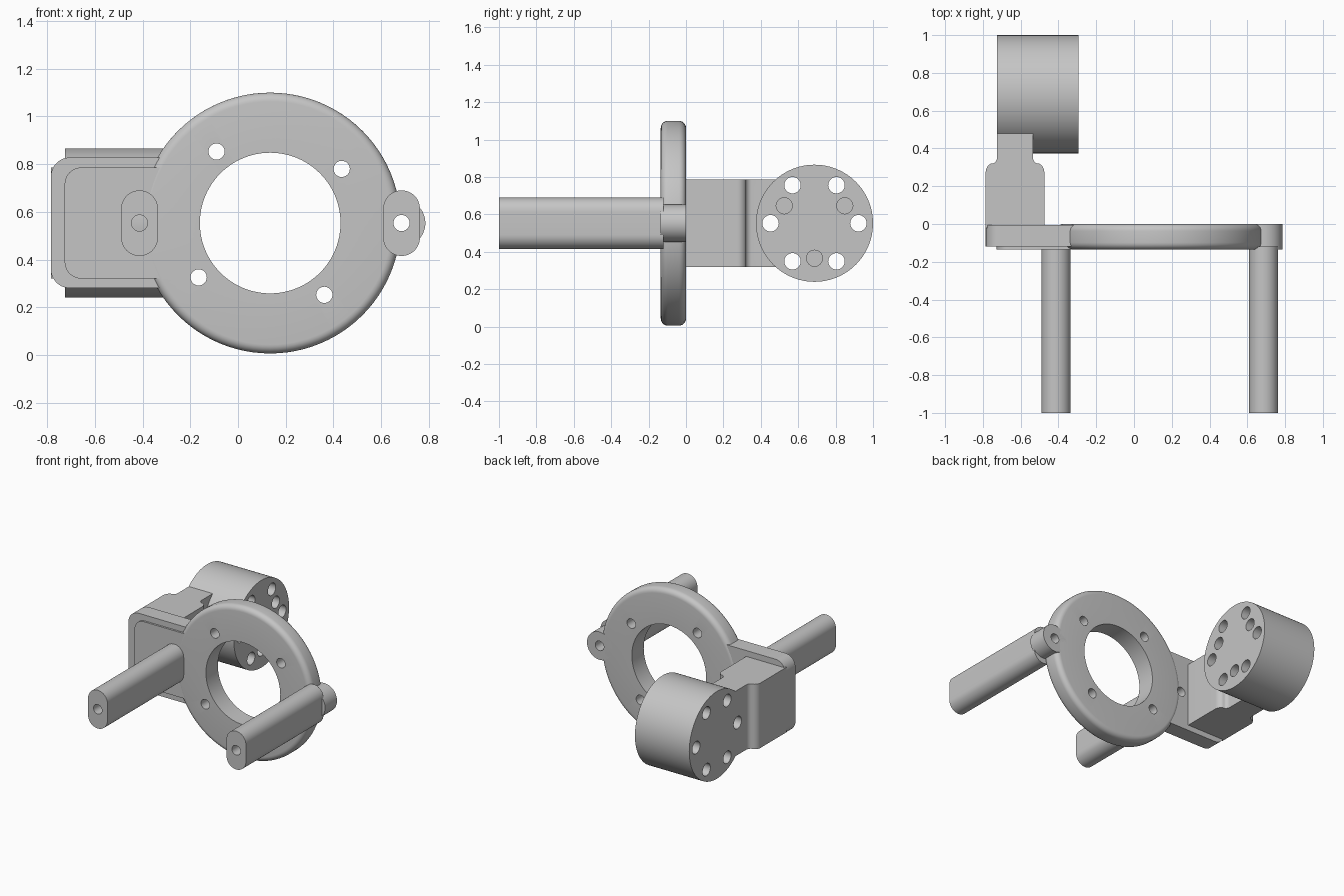
import bpy, bmesh, math
from mathutils import Vector, Matrix

if "Cube" in bpy.data.objects:
    bpy.data.objects.remove(bpy.data.objects["Cube"], do_unlink=True)

GREY = (0.56, 0.56, 0.56, 1)
metal = bpy.data.materials.new("plain_grey")
metal.use_nodes = True
metal.diffuse_color = GREY
metal.node_tree.nodes["Principled BSDF"].inputs["Base Color"].default_value = GREY

AXES = {"x": lambda u, v, d: (d, u, v),
        "y": lambda u, v, d: (u, d, v),
        "z": lambda u, v, d: (u, v, d)}


def arc(cx, cy, r, start, end, n=12):
    return [(cx + r * math.cos(math.radians(start + (end - start) * i / n)),
             cy + r * math.sin(math.radians(start + (end - start) * i / n)))
            for i in range(n + 1)]


def circle(cx, cy, r, n=32):
    return arc(cx, cy, r, 0, 360, n)[:-1]


def rounded(u0, u1, v0, v1, r):
    return (arc(u1 - r, v1 - r, r, 0, 90) + arc(u0 + r, v1 - r, r, 90, 180)
            + arc(u0 + r, v0 + r, r, 180, 270) + arc(u1 - r, v0 + r, r, 270, 360))


def make(name, bm):
    bmesh.ops.remove_doubles(bm, verts=bm.verts[:], dist=1e-5)
    bmesh.ops.recalc_face_normals(bm, faces=bm.faces[:])
    mesh = bpy.data.meshes.new(name)
    bm.to_mesh(mesh)
    bm.free()
    mesh.materials.append(metal)
    obj = bpy.data.objects.new(name, mesh)
    bpy.context.collection.objects.link(obj)
    return obj


def add_prism(bm, axis, profile, d0, d1):
    put = AXES[axis]
    a = [bm.verts.new(put(u, v, d0)) for u, v in profile]
    b = [bm.verts.new(put(u, v, d1)) for u, v in profile]
    bm.faces.new(a)
    bm.faces.new(b[::-1])
    for i in range(len(a)):
        j = (i + 1) % len(a)
        bm.faces.new((a[i], a[j], b[j], b[i]))


def prism(name, axis, profile, d0, d1):
    bm = bmesh.new()
    add_prism(bm, axis, profile, d0, d1)
    return make(name, bm)


def drill(obj, axis, holes):
    # holes: (u, v, radius, start, end)
    bm = bmesh.new()
    for u, v, r, d0, d1 in holes:
        add_prism(bm, axis, circle(u, v, r), d0, d1)
    cutter = make("hole_cutter", bm)
    cutter.hide_render = True
    mod = obj.modifiers.new("holes", "BOOLEAN")
    mod.operation, mod.solver, mod.object = "DIFFERENCE", "EXACT", cutter
    bpy.context.view_layer.objects.active = obj
    bpy.ops.object.modifier_apply(modifier=mod.name)
    bpy.data.objects.remove(cutter, do_unlink=True)


MID_Z = 0.553
RING_X = 0.135
FRONT = -0.135
PIN_X = (-0.413, 0.686)
HOLE = 0.034
pin_holes = [(x, MID_Z, HOLE, -1.2, 0.2) for x in PIN_X]

# Ring: lathed section with rounded outer edges
outer, inner, fillet = 0.547, 0.295, 0.037
section = ([(inner, 0), (inner, FRONT)]
           + arc(outer - fillet, FRONT + fillet, fillet, -90, 0, 6)
           + arc(outer - fillet, -fillet, fillet, 0, 90, 6))
bm = bmesh.new()
pts = [bm.verts.new((RING_X + r, y, MID_Z)) for r, y in section]
edges = [bm.edges.new((pts[i], pts[(i + 1) % len(pts)])) for i in range(len(pts))]
bmesh.ops.spin(bm, geom=pts + edges, cent=(RING_X, 0, MID_Z), axis=(0, 1, 0),
               angle=math.tau, steps=96, use_merge=False)
ring = make("ring", bm)
screws = [(-0.09, 0.853), (0.435, 0.78), (-0.165, 0.325), (0.362, 0.252)]
drill(ring, "y", [(x, z, HOLE, -0.3, 0.2) for x, z in screws] + pin_holes)

# Side plate with a slightly raised panel
plate = prism("side_plate", "y", rounded(-0.785, -0.25, 0.28, 0.828, 0.08), -0.12, -0.005)
panel = prism("raised_panel", "y", rounded(-0.727, -0.24, 0.32, 0.786, 0.07), FRONT + 0.001, -0.06)
# Lug on the opposite edge of the ring
lug = prism("lug", "y", circle(PIN_X[1], MID_Z, 0.1, 48), FRONT, 0)
for part in (plate, panel, lug):
    drill(part, "y", pin_holes)

# Two long flat-sided pins, bored through
pins = []
for name, x in zip(("plate_pin", "lug_pin"), PIN_X):
    pin = prism(name, "y", rounded(x - 0.077, x + 0.077, 0.415, 0.69, 0.0769), -1, -0.12)
    drill(pin, "y", pin_holes)
    pins.append(pin)

# Block narrowing through a soft shoulder into the arm
mid_x = -0.63
half = ([(0.155, -0.02)] + arc(0.105, 0.275, 0.05, 0, 65, 8)
        + arc(0.13, 0.352, 0.035, 240, 180, 6) + [(0.095, 0.5)])
profile = [(mid_x + u, y) for u, y in half] + [(mid_x - u, y) for u, y in reversed(half)]
block = prism("arm_block", "z", profile, 0.32, 0.786)

# Round hub across the arm: six through holes and three blind ones
HUB_Y, HUB_R = 0.687, 0.313
hub = prism("hub", "x", circle(HUB_Y, MID_Z, HUB_R, 96), -0.726, -0.295)


def around(angle, r, radius, d0, d1):
    a = math.radians(angle)
    return (HUB_Y + r * math.cos(a), MID_Z + r * math.sin(a), radius, d0, d1)


through = [around(60 * i, 0.235, 0.044, -1, 0) for i in range(6)]
blind = [around(a, 0.187, 0.043, -0.5, 0) for a in (30, 150, 270)]
drill(hub, "x", through + blind)
drill(block, "x", through)

# Smooth rounded walls, sharp edges kept
bpy.ops.object.select_all(action="DESELECT")
for obj in [ring, plate, panel, lug, block, hub] + pins:
    obj.select_set(True)
bpy.context.view_layer.objects.active = ring
bpy.ops.object.shade_smooth_by_angle(angle=math.radians(30))
